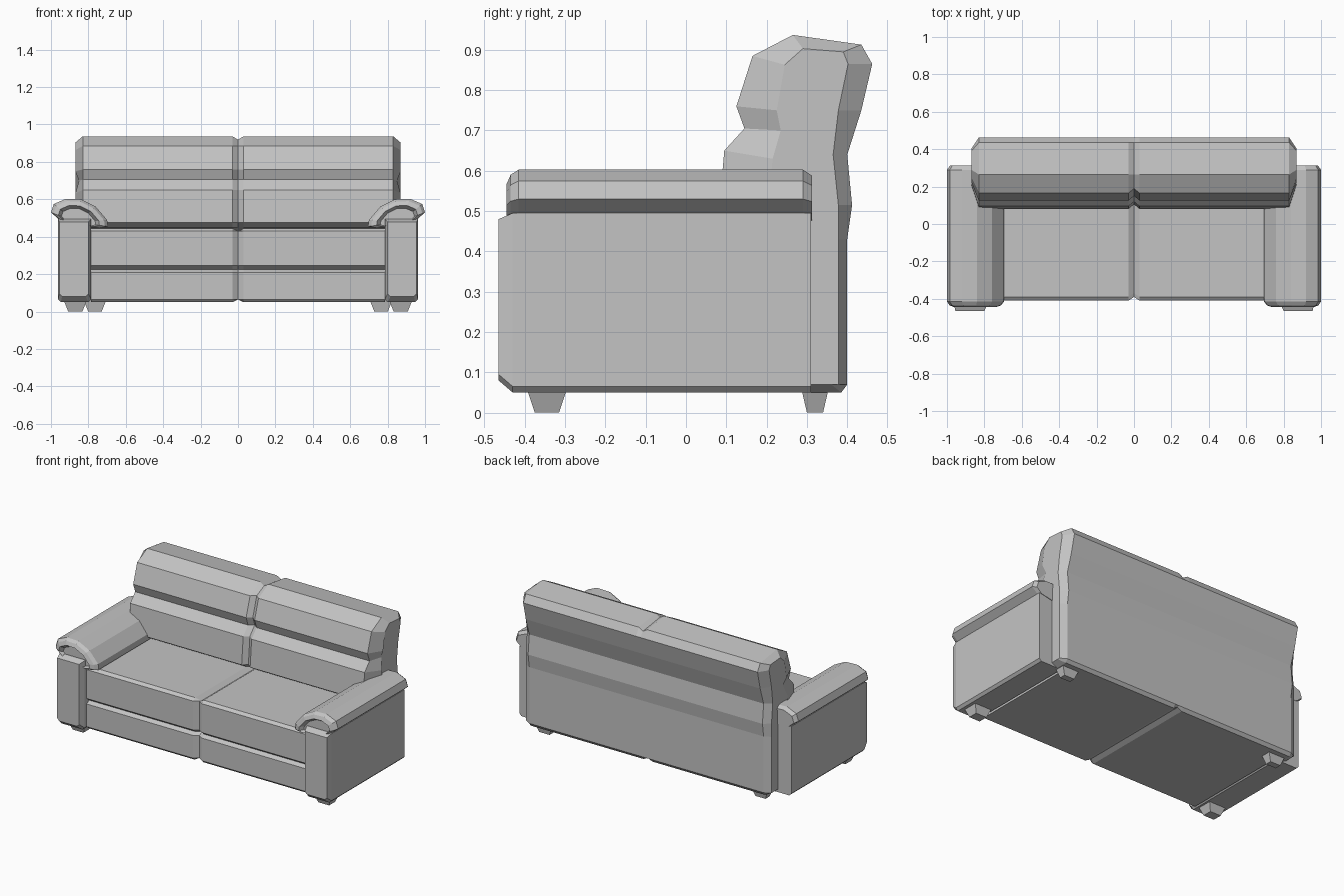
import bpy
import bmesh

cube = bpy.data.objects.get("Cube")
if cube:
    bpy.data.objects.remove(cube, do_unlink=True)


def make_material(name, value):
    mat = bpy.data.materials.new(name)
    mat.use_nodes = True
    colour = (value, value, value, 1)
    mat.diffuse_color = colour
    mat.node_tree.nodes["Principled BSDF"].inputs["Base Color"].default_value = colour
    return mat


GREY = make_material("light grey", 0.55)


def loft(name, rings):
    """Join rings of equal length into a closed, flat-shaded solid."""
    bm = bmesh.new()
    rows = [[bm.verts.new(point) for point in ring] for ring in rings]
    for a, b in zip(rows, rows[1:]):
        for i in range(len(a)):
            j = (i + 1) % len(a)
            bm.faces.new((a[i], a[j], b[j], b[i]))
    bm.faces.new(rows[0])
    bm.faces.new(rows[-1])
    bmesh.ops.recalc_face_normals(bm, faces=bm.faces)
    mesh = bpy.data.meshes.new(name)
    bm.to_mesh(mesh)
    bm.free()
    mesh.materials.append(GREY)
    obj = bpy.data.objects.new(name, mesh)
    bpy.context.collection.objects.link(obj)
    return obj


def across(x, profile):
    return [(x, y, z) for y, z in profile]


def flipped(ring):
    return [(-x, y, z) for x, y, z in ring]


# Backrest: side profile, with a smaller outline at the ends
back_full = [(.29, .05), (.29, .42), (.12, .45), (.08, .475), (.095, .65),
             (.145, .705), (.125, .76), (.165, .885), (.265, .937),
             (.435, .913), (.462, .865), (.435, .75), (.4, .64),
             (.412, .515), (.4, .43), (.4, .07), (.385, .05)]
back_end = [(.3, .07), (.3, .42), (.2, .46), (.2, .48), (.215, .63),
            (.235, .7), (.225, .75), (.245, .863), (.29, .903),
            (.39, .895), (.402, .865), (.378, .75), (.365, .64),
            (.378, .515), (.378, .43), (.378, .07), (.36, .07)]

# Centre seam: pushed in at the front, top and bottom only
back_seam = []
for i, (y, z) in enumerate(back_full):
    if 2 <= i <= 7:
        y += .025
    elif i in (8, 9):
        z -= .018
    elif z == .05:
        z += .015
    back_seam.append((y, z))

end_ring = across(.87, back_end)
end_ring[5] = (.85, *back_end[5])
right_half = [across(.03, back_full), across(.83, back_full), end_ring]
left_half = [flipped(ring) for ring in reversed(right_half)]
loft("backrest", left_half + [across(0, back_seam)] + right_half)

# Seat: cushion above a lower panel, split by a centre seam
seat_full = [(-.39, .445), (-.41, .43), (-.41, .245), (-.385, .225),
             (-.41, .21), (-.41, .065), (-.395, .05), (.3, .05), (.3, .445)]
seat_seam = [(min(y + .02, .3), z + (.015 if z < .06 else -.02 if z > .44 else 0))
             for y, z in seat_full]
loft("seat", [across(-.785, seat_full), across(-.03, seat_full),
              across(0, seat_seam),
              across(.03, seat_full), across(.785, seat_full)])


def panel_ring(y, x0, x1, z0, z1, c=.015):
    corners = [(x0, z0 + c), (x0 + c, z0), (x1 - c, z0),
               (x1, z0 + c), (x1, z1), (x0, z1)]
    return [(x, y, z) for x, z in corners]


# Arm pad: rolled cross-section
pad_profile = [(.96, .495), (1, .53), (.985, .575), (.92, .603), (.84, .6),
               (.76, .56), (.7, .49), (.695, .455), (.74, .445), (.79, .46)]


def pad_ring(y, s):
    cx, cz = .86, .475
    return [(cx + (x - cx) * s, y, cz + (z - cz) * s) for x, z in pad_profile]


def foot_ring(x, y, z, w, d):
    return [(x + i * w, y + j * d, z)
            for i, j in ((-1, -1), (1, -1), (1, 1), (-1, 1))]


arm_rings = [panel_ring(-.465, .8, .955, .08, .48),
             panel_ring(-.43, .785, .963, .05, .495),
             panel_ring(.31, .785, .963, .05, .495)]
pad_rings = [pad_ring(y, s) for y, s in
             ((-.42, .6), (-.445, .72), (-.435, .9), (-.415, 1), (.29, 1), (.313, .88))]
front_foot = [foot_ring(.87, -.345, .06, .062, .05),
              foot_ring(.87, -.345, 0, .038, .03)]
back_foot = [foot_ring(.765, .32, .06, .06, .034),
             foot_ring(.765, .32, 0, .036, .02)]

# Arms and feet on both sides
for part, rings in (("arm", arm_rings), ("arm_pad", pad_rings),
                    ("front_foot", front_foot), ("back_foot", back_foot)):
    loft("left_" + part, rings)
    loft("right_" + part, [flipped(ring) for ring in rings])
